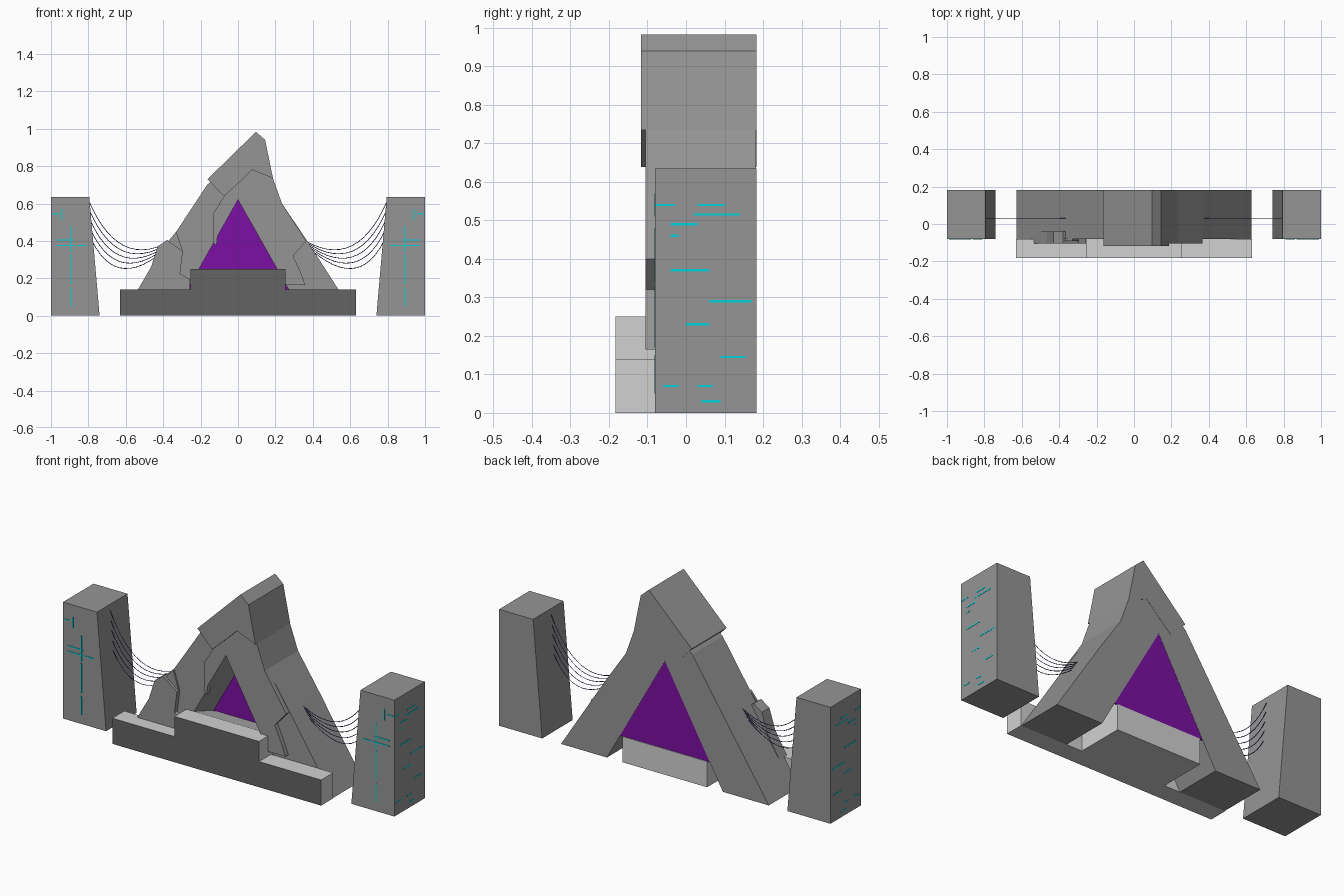
import bpy, bmesh
from mathutils import Vector

if "Cube" in bpy.data.objects:
    bpy.data.objects.remove(bpy.data.objects["Cube"])


def material(name, rgb):
    m = bpy.data.materials.new(name)
    m.diffuse_color = (*rgb, 1)
    m.use_nodes = True
    m.node_tree.nodes["Principled BSDF"].inputs["Base Color"].default_value = m.diffuse_color
    return m


STONE = material("grey stone", (0.30, 0.30, 0.30))
PALE = material("pale step stone", (0.64, 0.64, 0.64))
DARK = material("dark step front", (0.125, 0.125, 0.125))
PURPLE = material("purple portal", (0.20, 0.005, 0.36))
CYAN = material("cyan circuit", (0.0, 0.65, 0.70))
WIRE = material("dark blue cable", (0.02, 0.02, 0.16))


def add_object(name, bm, *mats):
    bmesh.ops.recalc_face_normals(bm, faces=bm.faces[:])
    me = bpy.data.meshes.new(name)
    bm.to_mesh(me)
    bm.free()
    for m in mats:
        me.materials.append(m)
    ob = bpy.data.objects.new(name, me)
    bpy.context.collection.objects.link(ob)
    return ob


def prism(name, pts, a, b, mat, axis="y"):
    """Extrude a front outline (x, z) along y, or a side outline (y, z) along x."""
    bm = bmesh.new()
    place = (lambda p, d: (p[0], d, p[1])) if axis == "y" else (lambda p, d: (d, p[0], p[1]))
    face = bm.faces.new([bm.verts.new(place(p, a)) for p in pts])
    ext = bmesh.ops.extrude_face_region(bm, geom=[face])
    shift = Vector((0, b - a, 0)) if axis == "y" else Vector((b - a, 0, 0))
    verts = [g for g in ext["geom"] if isinstance(g, bmesh.types.BMVert)]
    bmesh.ops.translate(bm, verts=verts, vec=shift)
    return add_object(name, bm, mat)


def add_box(bm, lo, hi):
    r = bmesh.ops.create_cube(bm, size=1)
    for v in r["verts"]:
        v.co = [lo[i] + (v.co[i] + 0.5) * (hi[i] - lo[i]) for i in range(3)]


FRONT, BACK = -0.08, 0.183

# Arch body with triangular opening
prism("arch_body", [(-0.627, 0), (-0.165, 0.70), (0.0, 0.85), (0.12, 0.85), (0.187, 0.735),
                    (0.235, 0.60), (0.37, 0.40), (0.627, 0), (0.35, 0), (0, 0.62), (-0.35, 0)],
      FRONT, BACK - 0.001, STONE)

# Leaning cap stone
prism("arch_cap", [(0.096, 0.983), (0.145, 0.94), (0.187, 0.735), (0.075, 0.78), (0.03, 0.735),
                   (-0.075, 0.638), (-0.163, 0.73)], -0.117, BACK, STONE)

# Raised cracked slabs on the front
prism("right_slab", [(-0.163, 0.73), (-0.075, 0.638), (-0.13, 0.55), (-0.13, 0.39), (-0.115, 0.375),
                     (-0.11, 0.425), (0, 0.62), (0.257, 0.165), (0.36, 0.165), (0.34, 0.22),
                     (0.295, 0.32), (0.365, 0.40), (0.235, 0.60), (0.187, 0.735), (0.075, 0.78)],
      -0.105, FRONT + 0.002, STONE)
prism("left_slab", [(-0.535, 0.14), (-0.465, 0.26), (-0.43, 0.37), (-0.38, 0.405), (-0.295, 0.345),
                    (-0.31, 0.225), (-0.257, 0.195), (-0.257, 0.14)], -0.105, -0.04, STONE)
prism("left_chip", [(-0.38, 0.39), (-0.33, 0.45), (-0.295, 0.345)], -0.09, FRONT + 0.002, STONE)

# Glowing portal sheet near the back of the opening
prism("portal", [(-0.271, 0.14), (0.271, 0.14), (0, 0.62)], 0.174, 0.181, PURPLE)

# Steps: pale stone, dark front face
steps = prism("front_steps", [(-0.63, 0), (0.63, 0), (0.63, 0.14), (0.255, 0.14), (0.255, 0.25),
                              (-0.255, 0.25), (-0.255, 0.14), (-0.63, 0.14)], -0.183, FRONT, PALE)
steps.data.materials.append(DARK)
for f in steps.data.polygons:
    f.material_index = 1 if f.normal.y < -0.5 else 0

# Ramp going back through the opening
prism("ramp", [(FRONT, 0), (BACK, 0), (BACK, 0.14), (FRONT, 0.25)], -0.255, 0.255, PALE, "x")

# Circuit strokes: outer sides (y0, y1, z) and fronts (x0, x1, z)
SIDE = [(-.08, -.03, .54), (.03, .10, .54), (.02, .14, .515), (-.04, .03, .49), (-.04, -.02, .46),
        (-.04, .06, .37), (.06, .17, .29), (0, .06, .23), (.09, .155, .145), (-.06, -.02, .07),
        (.03, .07, .07), (.04, .09, .03)]
FACE = [(.81, .86, .375), (.87, .97, .375), (.88, .97, .405), (.96, .99, .545)]
T, W = 0.002, 0.003

for s, side in ((-1, "left"), (1, "right")):
    # Tapered pillar
    prism(side + "_pillar", [(s, 0), (s * .74, 0), (s * .795, .635), (s, .635)], FRONT, BACK, STONE)

    bm = bmesh.new()
    for y0, y1, z in SIDE:
        xs = sorted((s * 0.998, s * 1.001))
        add_box(bm, (xs[0], y0, z - W), (xs[1], y1, z + W))
    for x0, x1, z in FACE:
        xs = sorted((s * x0, s * x1))
        add_box(bm, (xs[0], FRONT - T, z - W), (xs[1], FRONT + T, z + W))
    for x, z0, z1 in ((.89, .05, .15), (.89, .17, .33), (.89, .34, .48), (.94, .51, .57)):
        add_box(bm, (s * x - W, FRONT - T, z0), (s * x + W, FRONT + T, z1))
    add_object(side + "_circuit", bm, CYAN)

    # Sagging cables from pillar to arch
    cu = bpy.data.curves.new(side + "_cables", "CURVE")
    cu.dimensions = "3D"
    cu.bevel_depth = 0.0018
    cu.bevel_resolution = 0
    for i in range(5):
        t = i / 4
        z0 = 0.62 - 0.22 * t
        a = Vector((s * (0.80 - 0.02 * t), 0.03, z0))
        c = Vector((s * 0.64, 0.03, 0.24 - 0.125 * t))
        b = Vector((s * 0.36, 0.03, 0.40 - 0.02 * t))
        sp = cu.splines.new("POLY")
        sp.points.add(14)
        for k, p in enumerate(sp.points):
            u = k / 14
            p.co = (*(a * (1 - u) ** 2 + c * 2 * u * (1 - u) + b * u * u), 1)
    cu.materials.append(WIRE)
    bpy.context.collection.objects.link(bpy.data.objects.new(side + "_cables", cu))
